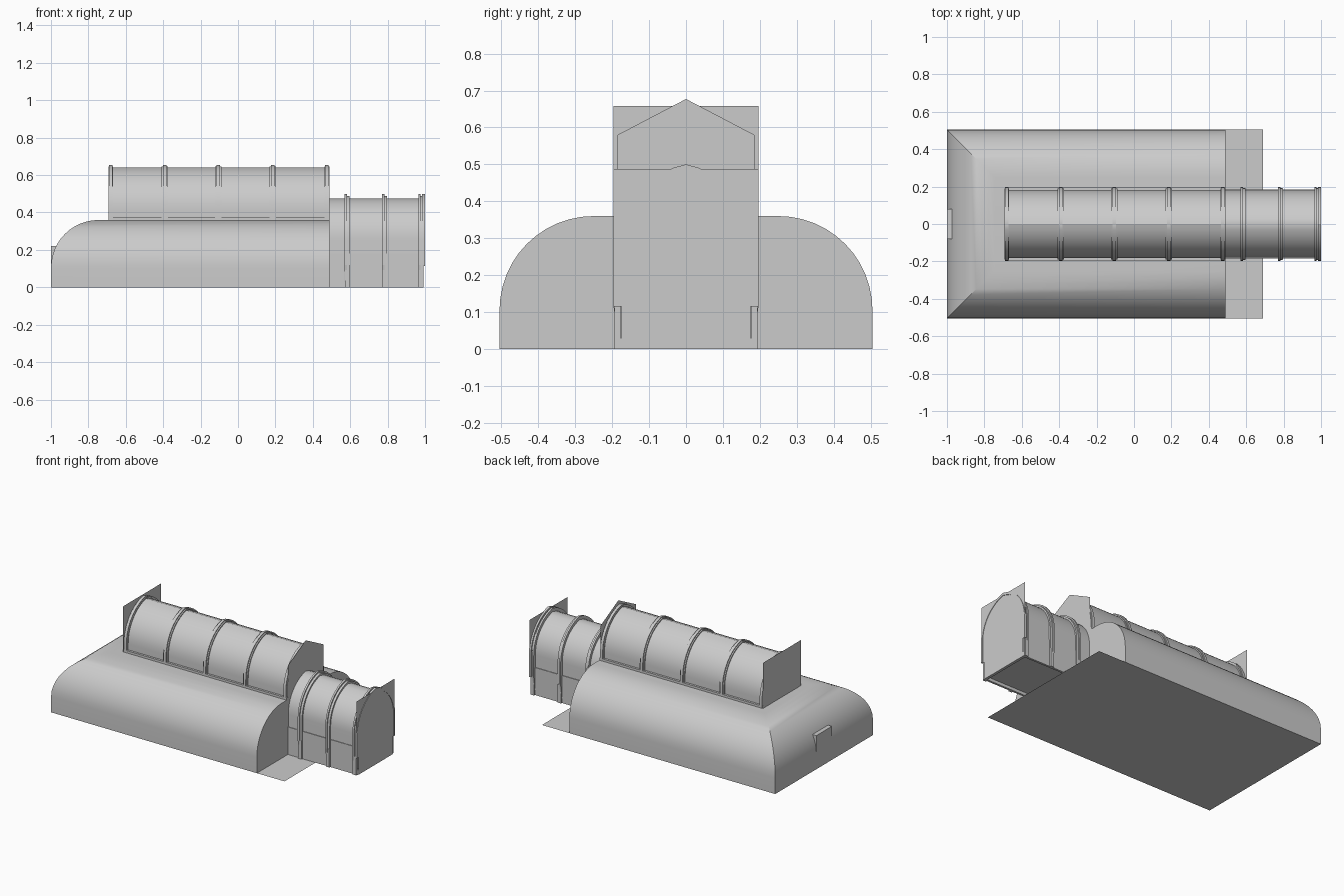
import bpy, math

if "Cube" in bpy.data.objects:
    bpy.data.objects.remove(bpy.data.objects["Cube"])

def make(name, verts, faces, smooth=False):
    me = bpy.data.meshes.new(name)
    me.from_pydata(verts, [], faces)
    ob = bpy.data.objects.new(name, me)
    bpy.context.collection.objects.link(ob)
    if smooth:
        bpy.ops.object.select_all(action='DESELECT')
        ob.select_set(True)
        bpy.context.view_layer.objects.active = ob
        bpy.ops.object.shade_smooth_by_angle(angle=math.radians(30))
    return ob

def box(name, x0, x1, y0, y1, z0, z1):
    v = [(x, y, z) for x in (x0, x1) for y in (y0, y1) for z in (z0, z1)]
    f = [(0, 1, 3, 2), (4, 6, 7, 5), (0, 4, 5, 1), (2, 3, 7, 6), (0, 2, 6, 4), (1, 5, 7, 3)]
    return make(name, v, f)

def arch(w, spring, apex, base, n=10):
    """Pointed arch outline (y, z), from the right foot over the apex to the left foot."""
    h = apex - spring
    c = (h * h - w * w) / (2 * w)
    r = w + c
    end = math.atan2(h, c)
    half = [(w, base)] + [(r * math.cos(end * i / n) - c, spring + r * math.sin(end * i / n))
                          for i in range(n + 1)]
    half[-1] = (0, apex)
    return half + [(-y, z) for y, z in reversed(half[:-1])]

def prism(name, prof, x0, x1, bottom=True):
    n = len(prof)
    v = [(x, y, z) for x in (x0, x1) for y, z in prof]
    f = [(i, i + n, i + 1 + n, i + 1) for i in range(n - 1)]
    f += [tuple(range(n)), tuple(range(2 * n - 1, n - 1, -1))]
    if bottom:
        f.append((n - 1, 2 * n - 1, n, 0))
    return make(name, v, f, True)

def rib(name, outer, inner, x0, x1):
    """Solid arched band between two outlines."""
    n = len(outer)
    v = [(x, y, z) for x in (x0, x1) for p in (outer, inner) for y, z in p]
    f = []
    for i in range(n - 1):
        o0, i0, o1, i1 = i, n + i, 2 * n + i, 3 * n + i
        f += [(o0, o1, o1 + 1, o0 + 1), (i0, i0 + 1, i1 + 1, i1),
              (o0, o0 + 1, i0 + 1, i0), (o1, i1, i1 + 1, o1 + 1)]
    for e in (0, n - 1):
        f.append((e, n + e, 3 * n + e, 2 * n + e))
    return make(name, v, f, True)

def plate(name, x, outline):
    return make(name, [(x, y, z) for y, z in outline], [tuple(range(len(outline)))])

# Main hall: rectangle rings that curve inward on three sides
N, R, Z0 = 12, 0.255, 0.105
rings = [(0, 0)] + [(R * (1 - math.cos(a)), Z0 + R * math.sin(a))
                    for a in (i * math.pi / 2 / N for i in range(N + 1))]
v, f = [], []
for d, z in rings:
    v += [(-1 + d, -0.505 + d, z), (0.49, -0.505 + d, z), (0.49, 0.505 - d, z), (-1 + d, 0.505 - d, z)]
for k in range(len(rings) - 1):
    a, b = 4 * k, 4 * k + 4
    f += [(a + i, a + (i + 1) % 4, b + (i + 1) % 4, b + i) for i in (0, 2, 3)]
m = 4 * (len(rings) - 1)
f.append((m, m + 1, m + 2, m + 3))
f.append(tuple([4 * k + 1 for k in range(len(rings))][::-1] + [4 * k + 2 for k in range(len(rings))])[::-1])
make("main_hall", v, f, True)

# Ground slab and rear doorway
make("floor_slab", [(-1, -.505, 0), (.69, -.505, 0), (.69, .505, 0), (-1, .505, 0)], [(3, 2, 1, 0)])
box("rear_doorway", -1, -0.96, -0.08, 0.08, 0, 0.22)

# Upper vault with stepped ribs and side trim
core = arch(0.183, 0.415, 0.64, 0.35)
prism("upper_vault", core, -0.69, 0.488)
for x in (-0.68, -0.392, -0.105, 0.185, 0.475):
    wide = 0.017 if -0.6 < x < 0.4 else 0.013
    rib("upper_rib", arch(0.19, 0.415, 0.647, 0.35), core, x - wide, x + wide)
    rib("upper_rib_cap", arch(0.197, 0.415, 0.653, 0.35), core, x - 0.009, x + 0.009)
for s in (-1, 1):
    ya, yb = sorted((s * 0.18, s * 0.197))
    box("vault_trim", -0.69, 0.49, ya, yb, 0.355, 0.375)

# Thin end walls of the vault: square at the rear, gabled toward the porch
plate("rear_parapet", -0.694, [(-.197, .36), (.197, .36), (.197, .658), (-.197, .658)])
plate("front_gable", 0.49, [(-.185, .3), (.185, .3), (.185, .58), (0, .677), (-.185, .58)])

# Porch: arched body, thicker lower walls, raised floor
pcore = arch(0.18, 0.26, 0.475, 0)
prism("porch_body", pcore, 0.49, 0.985, False)
for s in (-1, 1):
    ya, yb = sorted((s * 0.17, s * 0.184))
    box("porch_lower_wall", 0.49, 0.985, ya, yb, 0, 0.18)
make("porch_floor", [(.49, -.18, .02), (.99, -.18, .02), (.99, .18, .02), (.49, .18, .02)], [(3, 2, 1, 0)])
box("porch_sill", 0.975, 0.993, -0.18, 0.18, 0.0, 0.03)

# Porch ribs with buttress feet
for x in (0.585, 0.785, 0.98):
    rib("porch_rib", arch(0.19, 0.26, 0.487, 0), pcore, x - 0.012, x + 0.012)
    rib("porch_rib_cap", arch(0.197, 0.26, 0.498, 0.12), pcore, x - 0.015, x - 0.003)
    for s in (-1, 1):
        ya, yb = sorted((s * 0.178, s * 0.193))
        box("buttress_foot", x - 0.014, x + 0.01, ya, yb, 0, 0.12)

# Porch front wall with square parapet corners
plate("porch_front", 0.997, [(-.175, .0), (.175, .0), (.175, .115), (.197, .115), (.197, .487),
                             (-.197, .487), (-.197, .115), (-.175, .115)])
rib("porch_front_arch", arch(0.197, 0.26, 0.5, 0.115), arch(0.185, 0.26, 0.483, 0.115), 0.985, 1.0)
